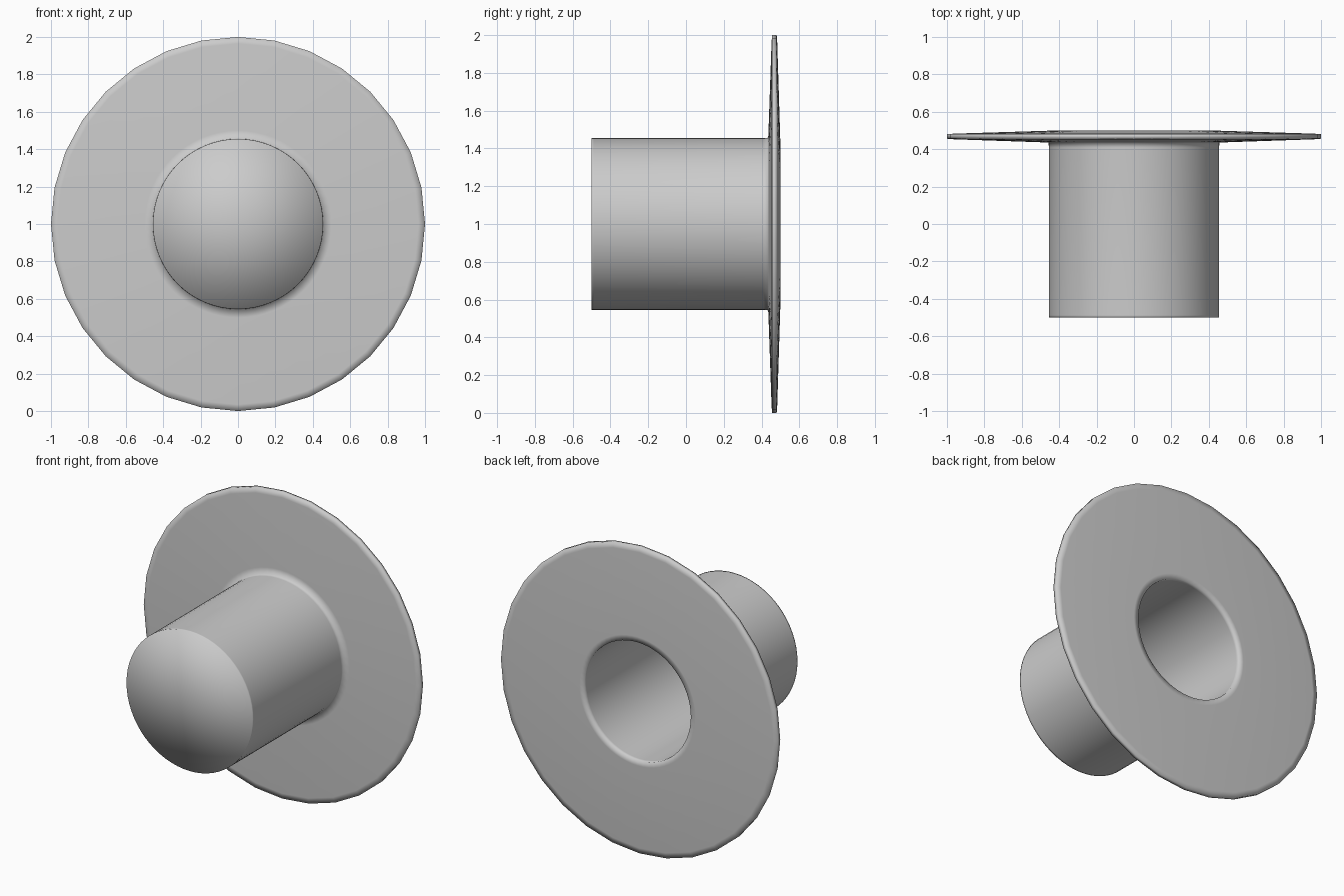
import bpy, bmesh, math

if "Cube" in bpy.data.objects:
    bpy.data.objects.remove(bpy.data.objects["Cube"])

SEGS = 64
# closed-ended tube with a thin tapered brim: (radius, y), front centre to inner floor
profile = [
    (0.455, -0.50), (0.455, -0.488), (0.455, 0.41), (0.457, 0.435), (0.50, 0.437),
    (0.965, 0.453), (1.0, 0.456), (1.0, 0.48), (0.965, 0.483),
    (0.42, 0.50), (0.385, 0.50), (0.385, 0.475), (0.385, -0.42), (0.385, -0.435),
]

bm = bmesh.new()


def ring(radius, y):
    verts = []
    for i in range(SEGS):
        a = 2 * math.pi * i / SEGS
        # the brim's outline has half as many sides as the tube
        r = radius * math.cos(math.pi / 32) if radius > 0.9 and i % 2 else radius
        verts.append(bm.verts.new((r * math.sin(a), y, 1 + r * math.cos(a))))
    return verts


def fan(loop, y):
    centre = bm.verts.new((0, y, 1))
    for i in range(SEGS):
        bm.faces.new((loop[i], loop[(i + 1) % SEGS], centre))


rings = [ring(r, y) for r, y in profile]
for a, b in zip(rings, rings[1:]):
    for i in range(SEGS):
        j = (i + 1) % SEGS
        bm.faces.new((a[i], a[j], b[j], b[i]))

# smooth-shaded end cap and inner floor
fan(rings[0], -0.50)
fan(rings[-1], -0.435)

bmesh.ops.recalc_face_normals(bm, faces=bm.faces)
for f in bm.faces:
    f.smooth = True

mesh = bpy.data.meshes.new("flanged_cup")
bm.to_mesh(mesh)
bm.free()
bpy.context.collection.objects.link(bpy.data.objects.new("flanged_cup", mesh))
